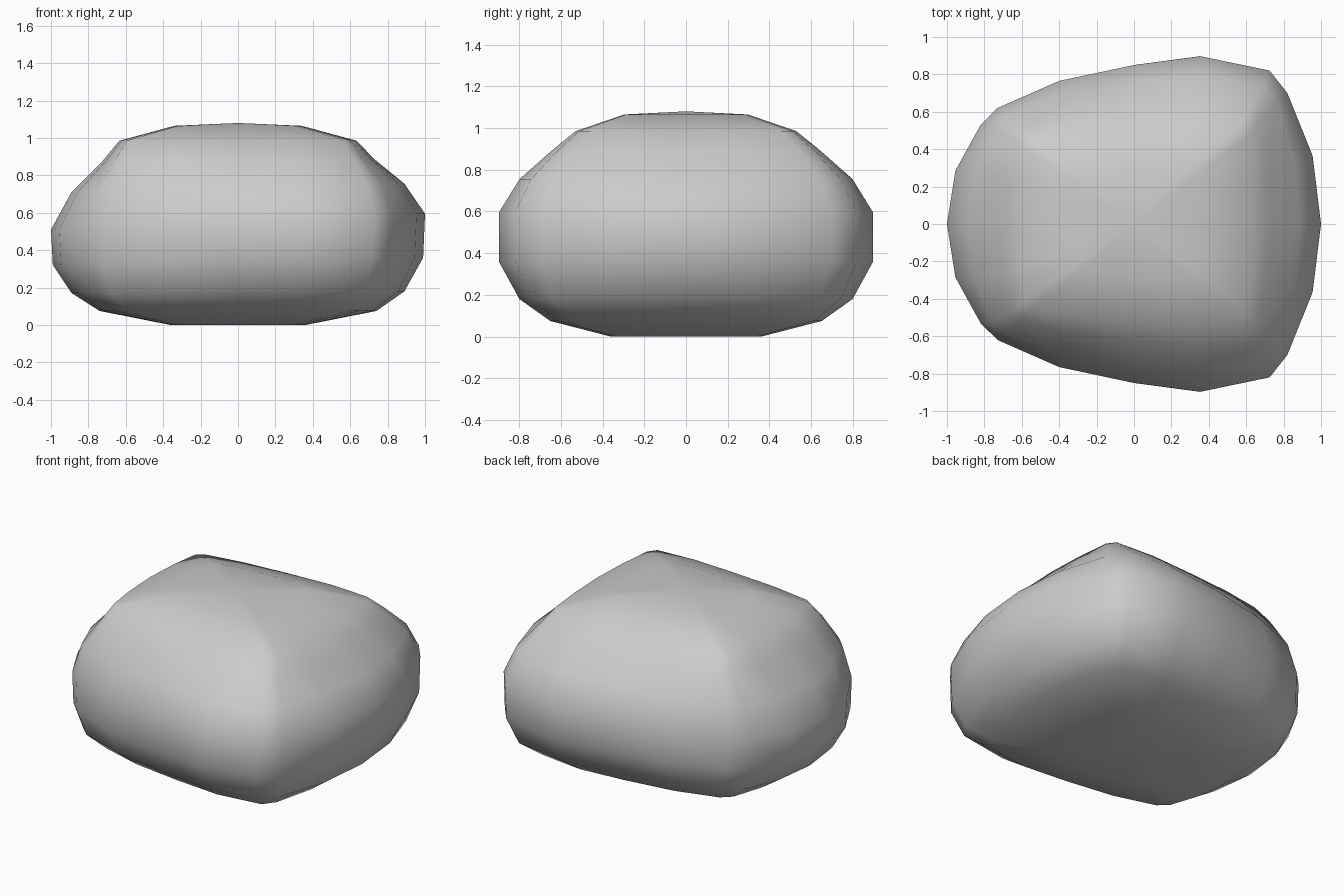
import bpy, bmesh

if "Cube" in bpy.data.objects:
    bpy.data.objects.remove(bpy.data.objects["Cube"])

# Half outlines (y >= 0) from the left tip to the right tip
MID = [(-1, 0), (-.955, .285), (-.82, .53), (-.73, .62), (-.4, .765), (0, .85),
       (.355, .897), (.725, .82), (.82, .70), (.955, .365), (1, 0)]
TOP = [(-1, 0), (-.98, .40), (-.94, .70), (-.87, .76), (-.47, .83), (0, .87),
       (.47, .897), (.89, .87), (.95, .78), (.985, .40), (1, 0)]

# Rows: height, x scale, y scale, blend from MID to TOP outline, drop at left end
ROWS = [(0.0, .36, .40, .5, 0), (.075, .74, .725, .5, 0), (.18, .89, .89, .25, .01),
        (.36, .99, 1, 0, .04), (.595, 1, 1, 0, .085), (.755, .89, .89, .3, .05),
        (.89, .725, .72, .75, .02), (.985, .635, .59, 1, 0), (1.065, .34, .33, 1, 0)]


def full(half):
    return half + [(x, -y) for x, y in half[-2:0:-1]]


bm = bmesh.new()
rings = []
for z, sx, sy, b, drop in ROWS:
    ring = []
    for (mx, my), (tx, ty) in zip(full(MID), full(TOP)):
        x = sx * (mx + (tx - mx) * b)
        y = sy * (my + (ty - my) * b)
        ring.append(bm.verts.new((x, y, z - drop * max(0, -x))))
    rings.append(ring)

# Side walls
n = len(rings[0])
for a, c in zip(rings, rings[1:]):
    for i in range(n):
        j = (i + 1) % n
        bm.faces.new((a[i], a[j], c[j], c[i]))

# Gently domed top and flat underside
for ring, z in ((rings[0], 0.0), (rings[-1], 1.08)):
    mid = bm.verts.new((0, 0, z))
    for i in range(n):
        bm.faces.new((ring[i], ring[(i + 1) % n], mid))

bmesh.ops.recalc_face_normals(bm, faces=bm.faces)
mesh = bpy.data.meshes.new("boulder")
bm.to_mesh(mesh)
bm.free()
mesh.polygons.foreach_set("use_smooth", [True] * len(mesh.polygons))
boulder = bpy.data.objects.new("boulder", mesh)
bpy.context.collection.objects.link(boulder)
